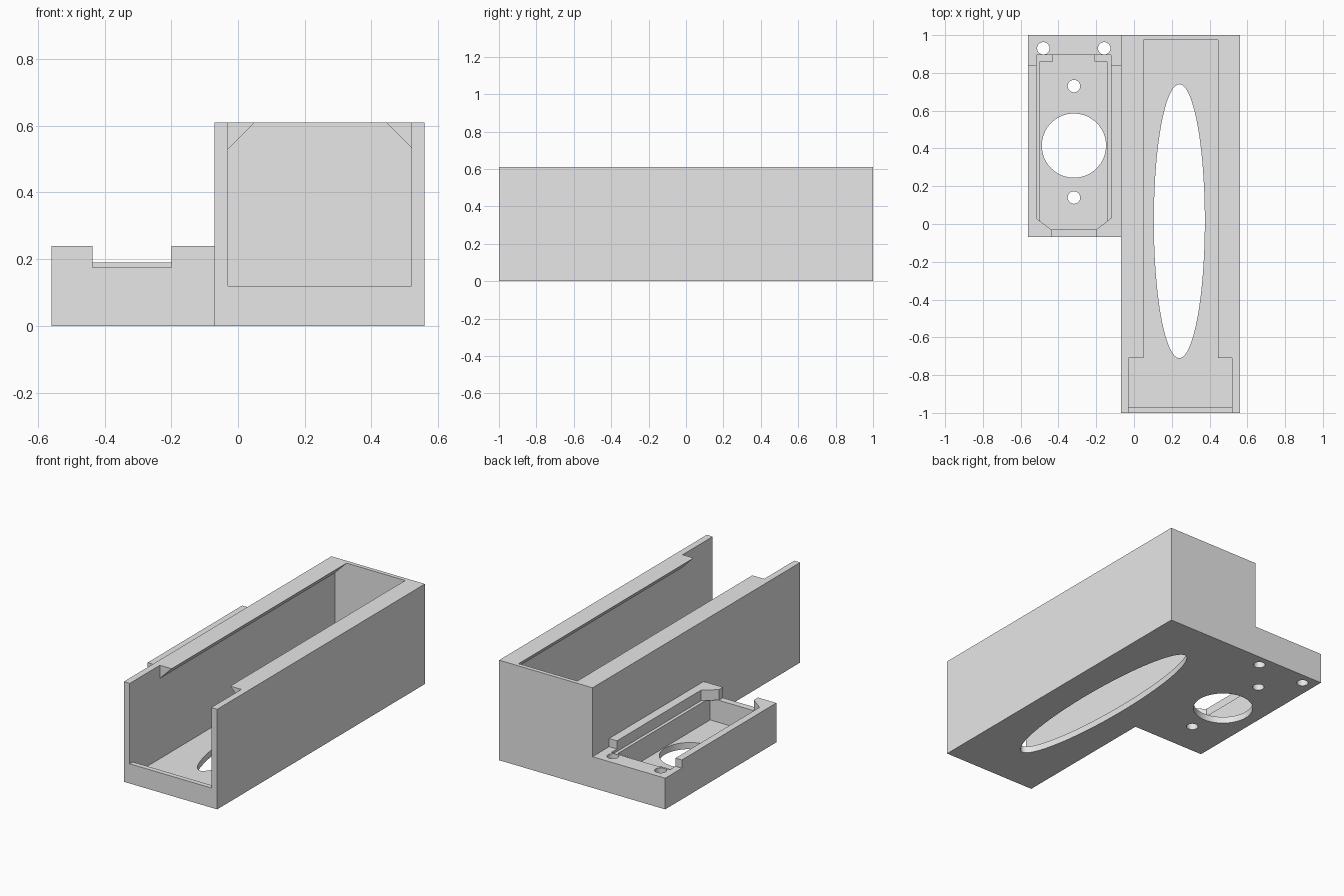
import bpy
import bmesh
from math import cos, sin, tau, radians

default = bpy.data.objects.get("Cube")
if default:
    bpy.data.objects.remove(default, do_unlink=True)

grey = bpy.data.materials.new("plain grey")
grey.use_nodes = True
grey.diffuse_color = (0.8, 0.8, 0.8, 1)
grey.node_tree.nodes["Principled BSDF"].inputs["Base Color"].default_value = (0.8, 0.8, 0.8, 1)


def prism(name, outline, low, high, axis="z"):
    """Extrude a 2D outline along the named axis."""
    place = {
        "z": lambda a, b, t: (a, b, t),
        "y": lambda a, b, t: (a, t, b),
        "x": lambda a, b, t: (t, a, b),
    }[axis]
    bm = bmesh.new()
    ends = [[bm.verts.new(place(a, b, t)) for a, b in outline] for t in (low, high)]
    bm.faces.new(ends[0])
    bm.faces.new(ends[1])
    for i in range(len(outline)):
        j = (i + 1) % len(outline)
        bm.faces.new((ends[0][i], ends[0][j], ends[1][j], ends[1][i]))
    bmesh.ops.recalc_face_normals(bm, faces=bm.faces)
    mesh = bpy.data.meshes.new(name)
    bm.to_mesh(mesh)
    bm.free()
    mesh.materials.append(grey)
    obj = bpy.data.objects.new(name, mesh)
    bpy.context.collection.objects.link(obj)
    return obj


def rect(x0, x1, y0, y1):
    return [(x0, y0), (x1, y0), (x1, y1), (x0, y1)]


def oval(x, y, rx, ry, sides):
    return [(x + rx * cos(tau * i / sides), y + ry * sin(tau * i / sides))
            for i in range(sides)]


def combine(target, tool, operation="DIFFERENCE"):
    mod = target.modifiers.new(tool.name, "BOOLEAN")
    mod.operation = operation
    mod.solver = "EXACT"
    mod.object = tool
    tool.hide_render = True
    bpy.context.view_layer.objects.active = target
    bpy.ops.object.modifier_apply(modifier=mod.name)
    bpy.data.objects.remove(tool, do_unlink=True)


# Tall trough and the low side mount with its stepped back
body = prism("trough_and_side_mount", rect(-0.07, 0.56, -1, 1), 0, 0.61)
mount_side = [(-0.07, 0), (1, 0), (1, 0.19), (0.84, 0.19), (0.84, 0.24), (-0.07, 0.24)]
combine(body, prism("side_mount", mount_side, -0.56, -0.05, "x"), "UNION")

# Trough cavity under bevelled top lips, open at the front above a low sill
cavity = [(-0.03, 0.04), (0.52, 0.04), (0.52, 0.535), (0.445, 0.61),
          (0.445, 1), (0.05, 1), (0.05, 0.61), (-0.03, 0.53)]
combine(body, prism("cavity", cavity, -0.97, 0.975, "y"))
combine(body, prism("front_opening", rect(-0.03, 0.52, 0.12, 1), -1.5, -0.71, "y"))
combine(body, prism("floor_oval", oval(0.24, 0.015, 0.135, 0.725, 96), -0.5, 0.1))

# Shallow recess with cut corners and a front gap
recess = [(-0.517, 0.895), (-0.517, 0.03), (-0.437, -0.03), (-0.437, -0.5),
          (-0.2, -0.5), (-0.2, -0.03), (-0.123, 0.03), (-0.123, 0.895)]
combine(body, prism("recess", recess, 0.175, 0.5))

# Deep pocket below the recess
pocket = [(-0.498, -0.03), (-0.142, -0.03), (-0.142, 0.86), (-0.21, 0.86),
          (-0.21, 0.895), (-0.43, 0.895), (-0.43, 0.86), (-0.498, 0.86)]
combine(body, prism("pocket", pocket, 0.04, 0.176))

# Large centre hole and screw holes
combine(body, prism("centre_hole", oval(-0.318, 0.415, 0.17, 0.17, 64), -0.5, 0.1))
for x, y in ((-0.318, 0.73), (-0.318, 0.14), (-0.48, 0.93), (-0.158, 0.93)):
    combine(body, prism("screw_hole", oval(x, y, 0.033, 0.033, 32), -0.5, 0.5))

bpy.ops.object.select_all(action="DESELECT")
body.select_set(True)
bpy.context.view_layer.objects.active = body
bpy.ops.object.shade_smooth_by_angle(angle=radians(30))
